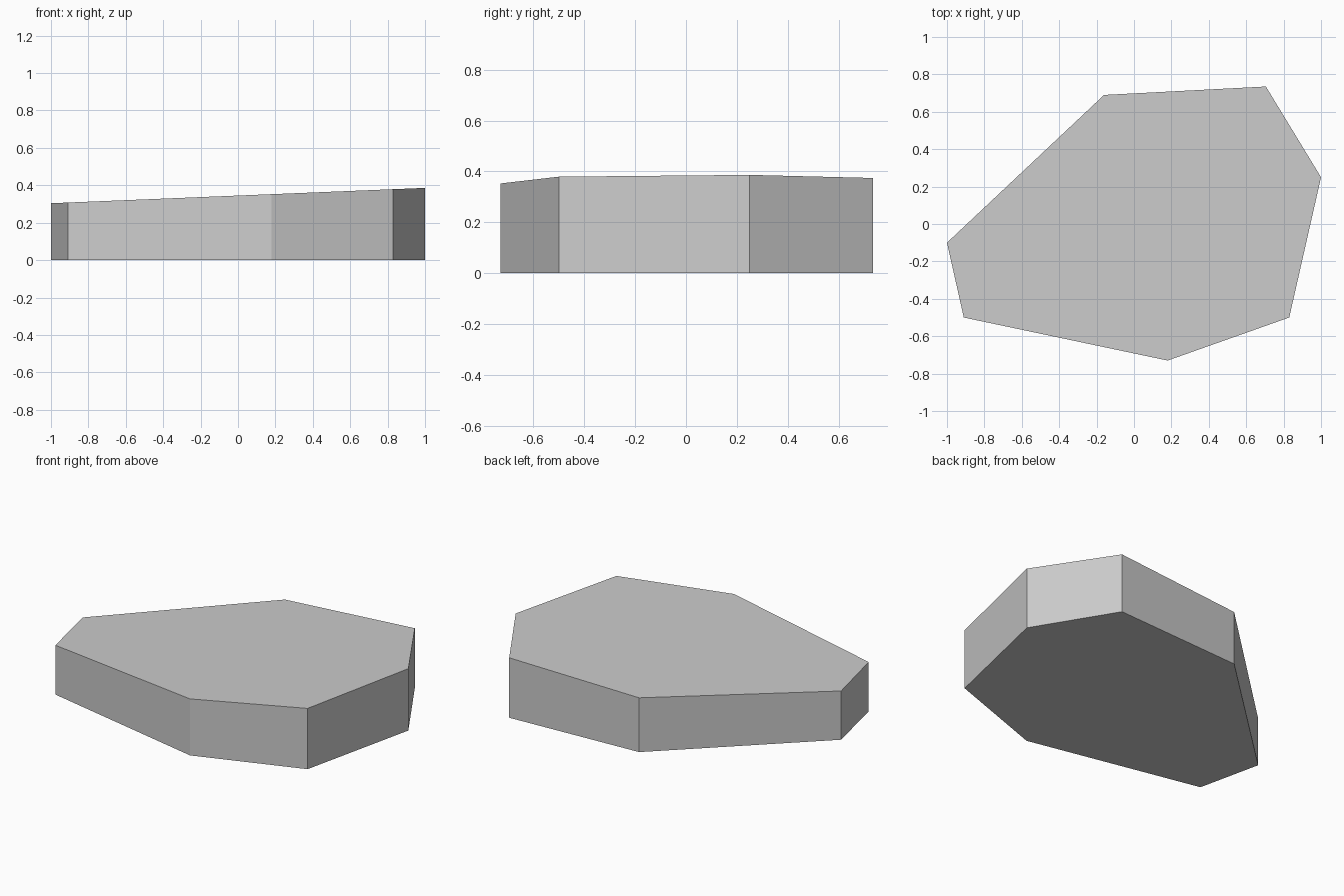
import bpy
import bmesh

cube = bpy.data.objects.get("Cube")
if cube:
    bpy.data.objects.remove(cube, do_unlink=True)

# Plain grey stone
stone = bpy.data.materials.new("grey_stone")
stone.use_nodes = True
grey = (0.6, 0.6, 0.6, 1)
stone.diffuse_color = grey
stone.node_tree.nodes["Principled BSDF"].inputs["Base Color"].default_value = grey

# Seven-sided outline, counter-clockwise
outline = [(-1, -0.1), (-0.91, -0.5), (0.18, -0.73), (0.83, -0.5),
           (1, 0.25), (0.705, 0.735), (-0.16, 0.69)]

# Extrude the outline, then slope the top gently up towards +x
bm = bmesh.new()
base = bm.faces.new([bm.verts.new((x, y, 0)) for x, y in outline])
extruded = bmesh.ops.extrude_face_region(bm, geom=[base], use_keep_orig=True)
for v in extruded["geom"]:
    if isinstance(v, bmesh.types.BMVert):
        v.co.z = 0.345 + 0.041 * v.co.x
bmesh.ops.recalc_face_normals(bm, faces=bm.faces)

mesh = bpy.data.meshes.new("stone_slab")
bm.to_mesh(mesh)
bm.free()
mesh.materials.append(stone)
slab = bpy.data.objects.new("stone_slab", mesh)
bpy.context.collection.objects.link(slab)
